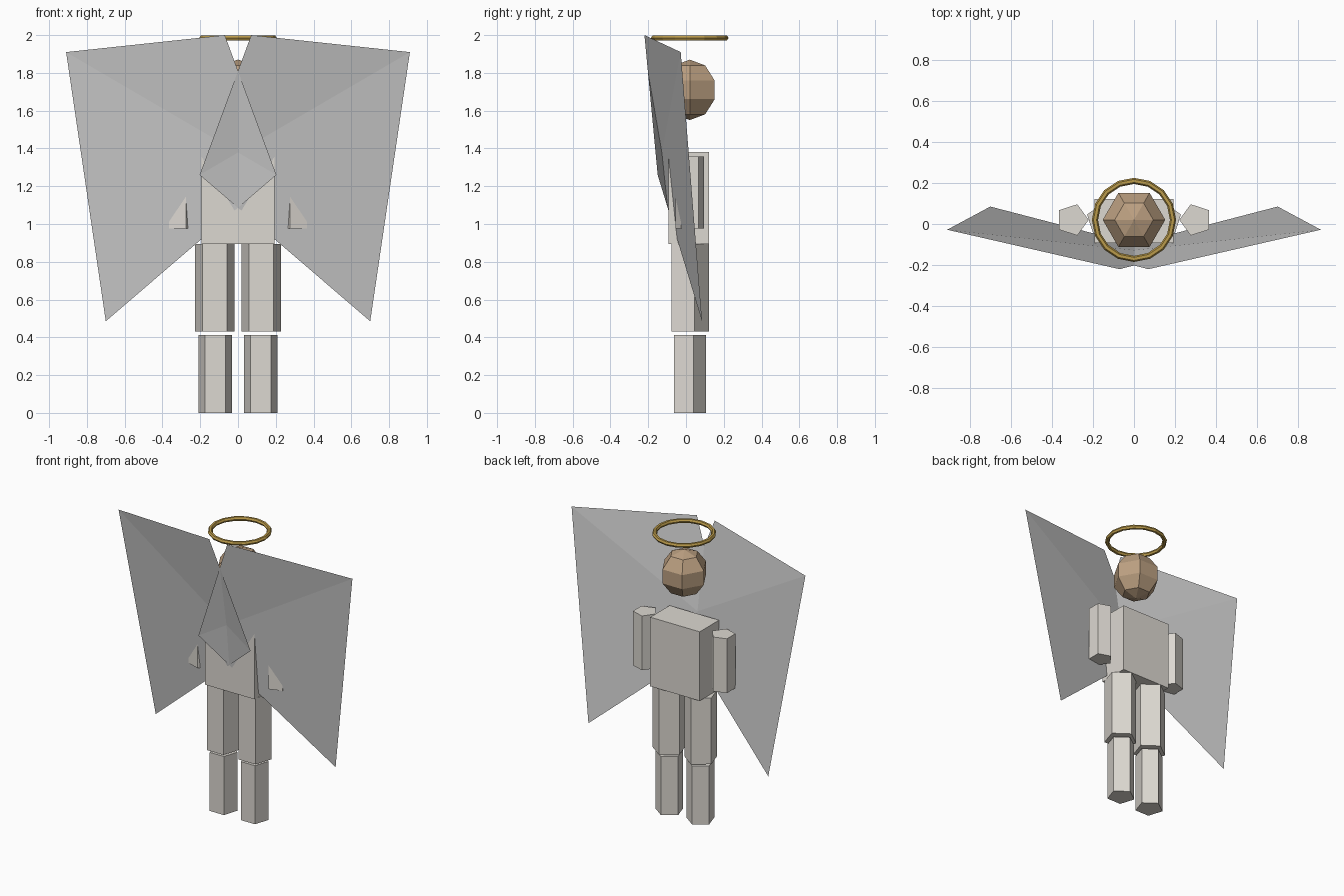
import bpy
import math

if "Cube" in bpy.data.objects:
    bpy.data.objects.remove(bpy.data.objects["Cube"])


def material(name, rgb):
    m = bpy.data.materials.new(name)
    m.diffuse_color = (*rgb, 1)
    m.use_nodes = True
    m.node_tree.nodes["Principled BSDF"].inputs["Base Color"].default_value = m.diffuse_color
    return m


cloth = material("cloth", (0.72, 0.69, 0.64))
skin = material("skin", (0.50, 0.35, 0.22))
gold = material("gold", (0.50, 0.33, 0.07))


def add_mesh(name, verts, faces, mat=None):
    mesh = bpy.data.meshes.new(name)
    mesh.from_pydata(verts, [], faces)
    mesh.update()
    obj = bpy.data.objects.new(name, mesh)
    bpy.context.collection.objects.link(obj)
    if mat:
        mesh.materials.append(mat)
    return obj


def finish(name, mat):
    obj = bpy.context.object
    obj.name = name
    obj.data.materials.append(mat)
    return obj


def prism(name, x, y, r, z0, z1, start):
    """Upright five-sided limb; start is the angle of its first corner."""
    ring = [(x + r * math.cos(start + i * math.tau / 5),
             y + r * math.sin(start + i * math.tau / 5)) for i in range(5)]
    verts = [(px, py, z) for z in (z0, z1) for px, py in ring]
    faces = [(i, (i + 1) % 5, (i + 1) % 5 + 5, i + 5) for i in range(5)]
    faces += [(4, 3, 2, 1, 0), (5, 6, 7, 8, 9)]
    return add_mesh(name, verts, faces, cloth)


# Torso block
bpy.ops.mesh.primitive_cube_add(size=1, location=(0, 0.015, 1.138))
bpy.context.object.scale = (0.385, 0.215, 0.486)
finish("torso", cloth)

# Low-poly head
bpy.ops.mesh.primitive_uv_sphere_add(segments=6, ring_count=5, radius=0.16,
                                     location=(0, 0.02, 1.71),
                                     rotation=(0, 0, math.pi / 2))
finish("head", skin)

# Halo ring
bpy.ops.mesh.primitive_torus_add(major_segments=16, minor_segments=6,
                                 major_radius=0.19, minor_radius=0.015,
                                 location=(0, 0.02, 1.985))
finish("halo", gold)

for side, s in (("left", -1), ("right", 1)):
    # Arms and legs
    inward = math.pi if s > 0 else 0
    prism(f"{side}_arm", s * 0.301, 0.02, 0.08, 0.975, 1.357, inward)
    prism(f"{side}_thigh", s * 0.124, 0.012, 0.11, 0.43, 0.895, math.pi / 2)
    prism(f"{side}_shin", s * 0.121, 0.012, 0.093, 0, 0.412, math.pi / 2)

    # Wing: thin sheet folded along its diagonal, crossing the other wing
    tip, top = (s * 0.91, -0.028, 1.91), (s * 0.07, -0.22, 2.0)
    root, low = (s * -0.203, -0.15, 1.26), (s * 0.70, 0.085, 0.485)
    faces = [(0, 1, 2), (0, 2, 3)]
    if s < 0:
        faces = [f[::-1] for f in faces]
    add_mesh(f"{side}_wing", [tip, top, root, low], faces)
